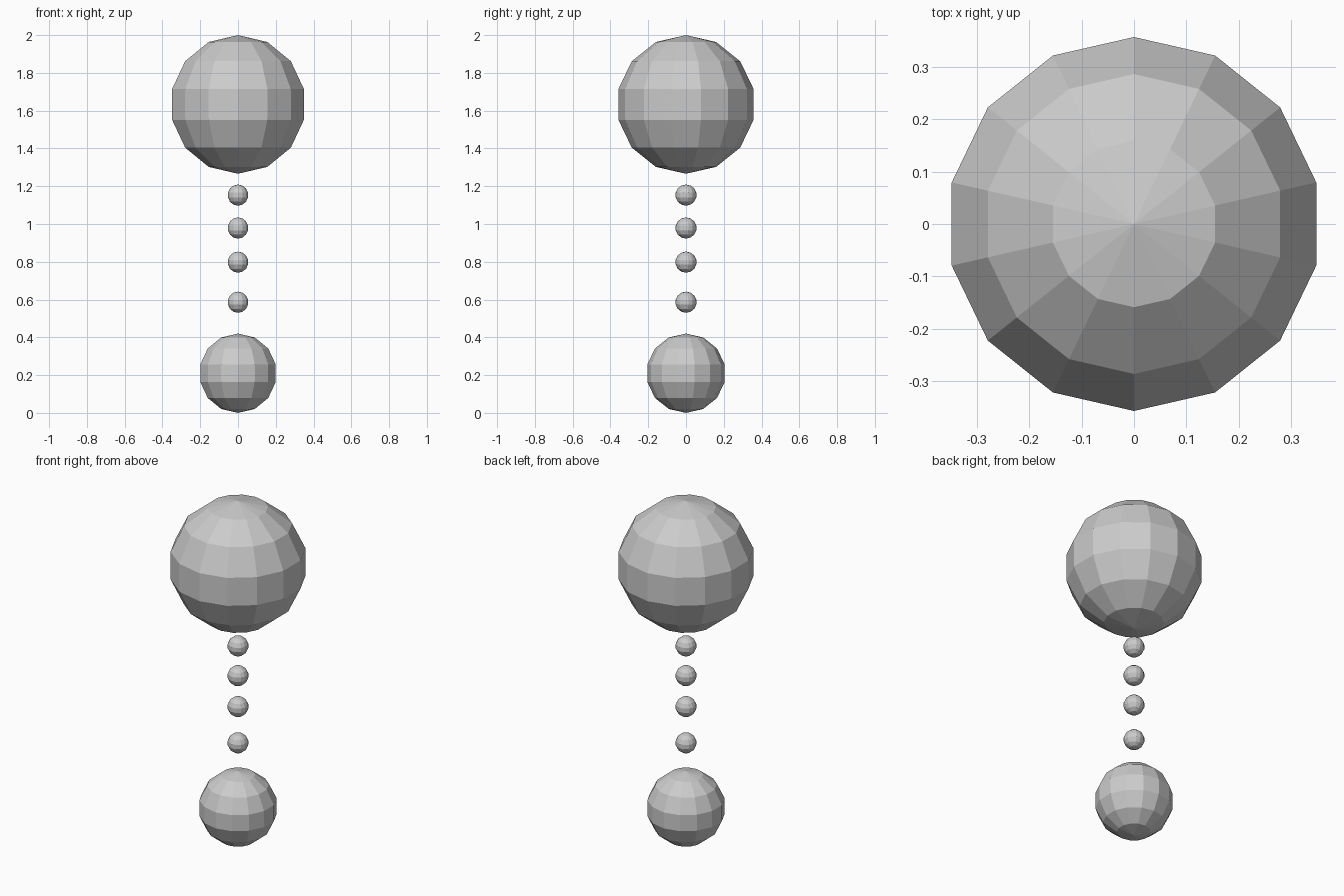
import bpy, bmesh
from math import pi
from mathutils import Matrix, Vector

if "Cube" in bpy.data.objects:
    bpy.data.objects.remove(bpy.data.objects["Cube"])

SEGMENTS, RINGS = 14, 7


def ball(name, radius, z):
    # Low-poly lathe: half-circle profile spun about z, first meridian on the y axis
    bm = bmesh.new()
    profile = [bm.verts.new(Matrix.Rotation(pi * i / RINGS, 3, 'X') @ Vector((0, 0, radius)))
               for i in range(RINGS + 1)]
    edges = [bm.edges.new(pair) for pair in zip(profile, profile[1:])]
    bmesh.ops.spin(bm, geom=profile + edges, cent=(0, 0, 0), axis=(0, 0, 1),
                   angle=2 * pi, steps=SEGMENTS)
    bmesh.ops.remove_doubles(bm, verts=bm.verts[:], dist=radius * 0.001)
    bmesh.ops.recalc_face_normals(bm, faces=bm.faces[:])
    mesh = bpy.data.meshes.new(name)
    bm.to_mesh(mesh)
    bm.free()
    obj = bpy.data.objects.new(name, mesh)
    obj.location.z = z
    bpy.context.collection.objects.link(obj)


# Large ball on top, medium ball at the bottom
ball("upper_ball", 0.367, 1.633)
ball("lower_ball", 0.21, 0.21)

# Four beads between them
for i, z in enumerate((0.586, 0.798, 0.979, 1.153)):
    ball(f"bead_{i + 1}", 0.056, z)
